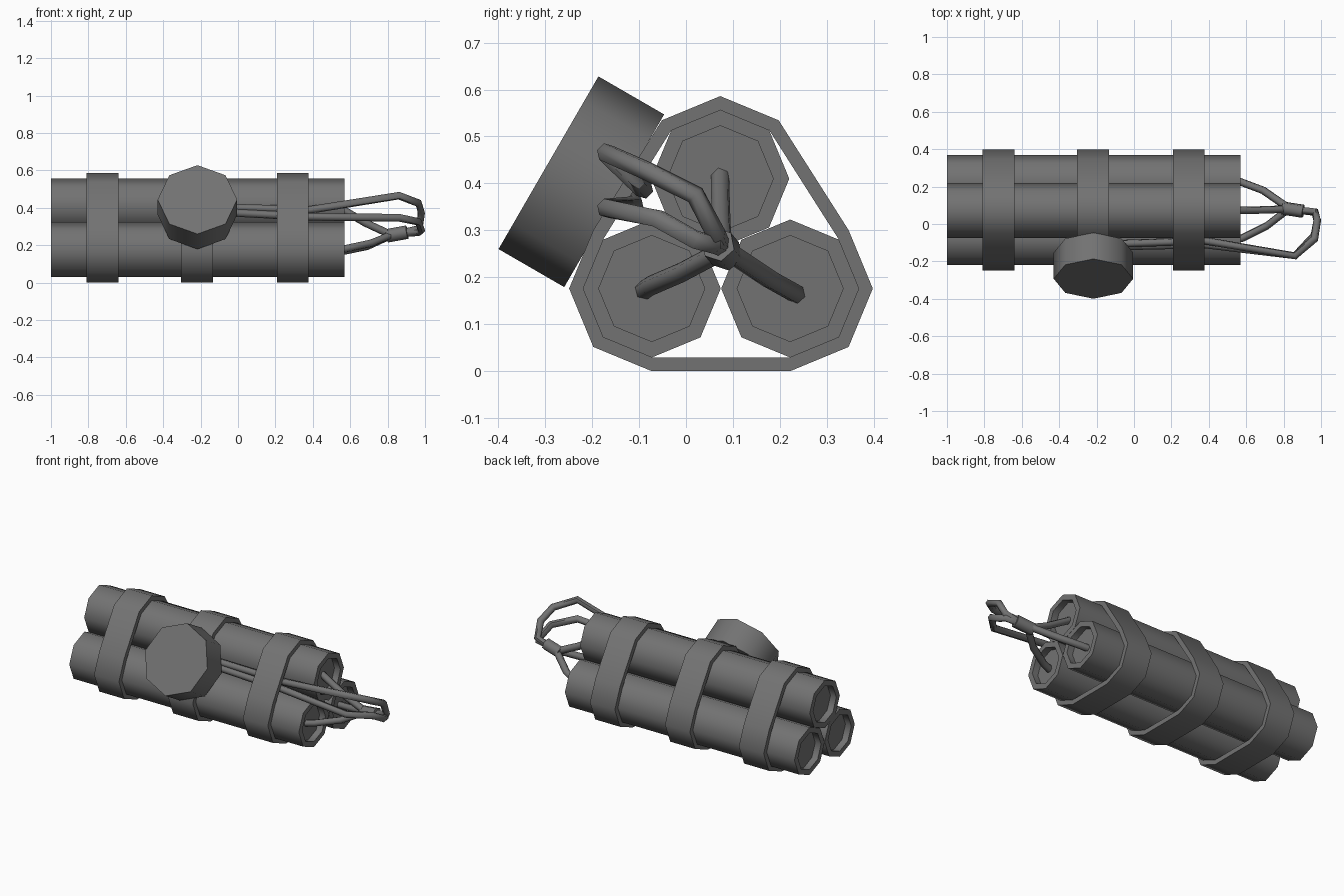
import bpy, bmesh
from math import cos, sin, radians
from mathutils import Vector

if "Cube" in bpy.data.objects:
    bpy.data.objects.remove(bpy.data.objects["Cube"])

STICKS = {"top": (0.073, 0.41), "front": (-0.073, 0.176), "back": (0.222, 0.176)}
R = 0.147

dark = bpy.data.materials.new("dark_grey")
dark.diffuse_color = (0.17, 0.17, 0.17, 1)
dark.use_nodes = True
dark.node_tree.nodes["Principled BSDF"].inputs["Base Color"].default_value = dark.diffuse_color


def finish(name, bm, smooth_angle=50):
    bmesh.ops.recalc_face_normals(bm, faces=bm.faces)
    me = bpy.data.meshes.new(name)
    bm.to_mesh(me)
    bm.free()
    me.materials.append(dark)
    ob = bpy.data.objects.new(name, me)
    bpy.context.collection.objects.link(ob)
    bpy.ops.object.select_all(action='DESELECT')
    ob.select_set(True)
    bpy.context.view_layer.objects.active = ob
    bpy.ops.object.shade_smooth_by_angle(angle=radians(smooth_angle))
    return ob


def loft(bm, rings, cap=True, closed=False):
    vs = [[bm.verts.new(p) for p in r] for r in rings]
    pairs = list(zip(vs, vs[1:])) + ([(vs[-1], vs[0])] if closed else [])
    for a, b in pairs:
        n = len(a)
        for i in range(n):
            bm.faces.new((a[i], a[(i + 1) % n], b[(i + 1) % n], b[i]))
    if cap:
        bm.faces.new(vs[0])
        bm.faces.new(vs[-1])


def octagon(x, c, r):
    return [(x, c[0] + r * cos(radians(45 * i)), c[1] + r * sin(radians(45 * i)))
            for i in range(8)]


def tube(name, points, r, sides=6):
    # mitred tube along a polyline
    pts = [Vector(p) for p in points]
    rings, t0 = [], (pts[1] - pts[0]).normalized()
    side = t0.cross(Vector((0.1, 0.3, 1))).normalized()
    for i, p in enumerate(pts):
        a = (p - pts[i - 1]).normalized() if i else t0
        b = (pts[i + 1] - p).normalized() if i < len(pts) - 1 else a
        t = (a + b).normalized()
        side = (side - t * side.dot(t)).normalized()
        up = t.cross(side)
        rings.append([p + r * (side * cos(radians(360 / sides * k)) +
                               up * sin(radians(360 / sides * k))) for k in range(sides)])
    bm = bmesh.new()
    loft(bm, rings)
    return finish(name, bm, 61)


# Octagonal sticks with recessed ends
for key, c in STICKS.items():
    bm = bmesh.new()
    loft(bm, [octagon(x, c, r) for x, r in
              ((-0.96, 0.113), (-1, 0.113), (-1, R), (0.57, R), (0.57, 0.113), (0.53, 0.113))])
    finish(key + "_stick", bm)


# Straps wrapping the bundle
def hull(x, r):
    corners = [("top", (45, 90, 135)), ("front", (135, 180, 225, 270)),
               ("back", (270, 315, 360, 405))]
    return [(x, STICKS[k][0] + r * cos(radians(a)), STICKS[k][1] + r * sin(radians(a)))
            for k, angs in corners for a in angs]


for name, x in (("left", -0.725), ("middle", -0.22), ("right", 0.293)):
    bm = bmesh.new()
    a, b = x - 0.085, x + 0.085
    loft(bm, [hull(a, R), hull(a, 0.176), hull(b, 0.176), hull(b, R)], cap=False, closed=True)
    finish(name + "_strap", bm)

# Tilted octagonal dial
bm = bmesh.new()
up = Vector((0, 0.213, 0.368)).normalized()
rings = []
for c in (Vector((-0.217, -0.293, 0.444)), Vector((-0.217, -0.153, 0.363))):
    rings.append([c + 0.2125 * (Vector((1, 0, 0)) * cos(radians(45 * i)) +
                                up * sin(radians(45 * i))) for i in range(8)])
loft(bm, rings)
finish("dial", bm)

# Wires from the dial, under the right strap, looping back to the connector
tube("upper_wire", [(-0.06, -0.105, 0.402), (0.38, -0.09, 0.388), (0.86, -0.17, 0.465),
                    (0.965, -0.08, 0.425), (0.98, 0.02, 0.375), (0.97, 0.065, 0.29),
                    (0.88, 0.075, 0.265)], 0.021)
tube("lower_wire", [(-0.06, -0.12, 0.375), (0.38, -0.11, 0.352), (0.86, -0.17, 0.347),
                    (0.965, -0.06, 0.325), (0.98, 0.02, 0.28), (0.965, 0.06, 0.27),
                    (0.88, 0.072, 0.265)], 0.021)

# Connector sleeve and stick wires
tube("connector", [(0.795, 0.085, 0.25), (0.905, 0.068, 0.27)], 0.037)
tube("top_stick_wire", [(0.52, 0.073, 0.415), (0.57, 0.073, 0.385), (0.68, 0.075, 0.32),
                        (0.82, 0.08, 0.255)], 0.021)
tube("front_stick_wire", [(0.52, -0.09, 0.172), (0.58, -0.075, 0.182), (0.71, -0.01, 0.21),
                          (0.82, 0.075, 0.255)], 0.021)
tube("back_stick_wire", [(0.52, 0.235, 0.164), (0.57, 0.225, 0.17), (0.69, 0.18, 0.195),
                         (0.82, 0.09, 0.255)], 0.021)
